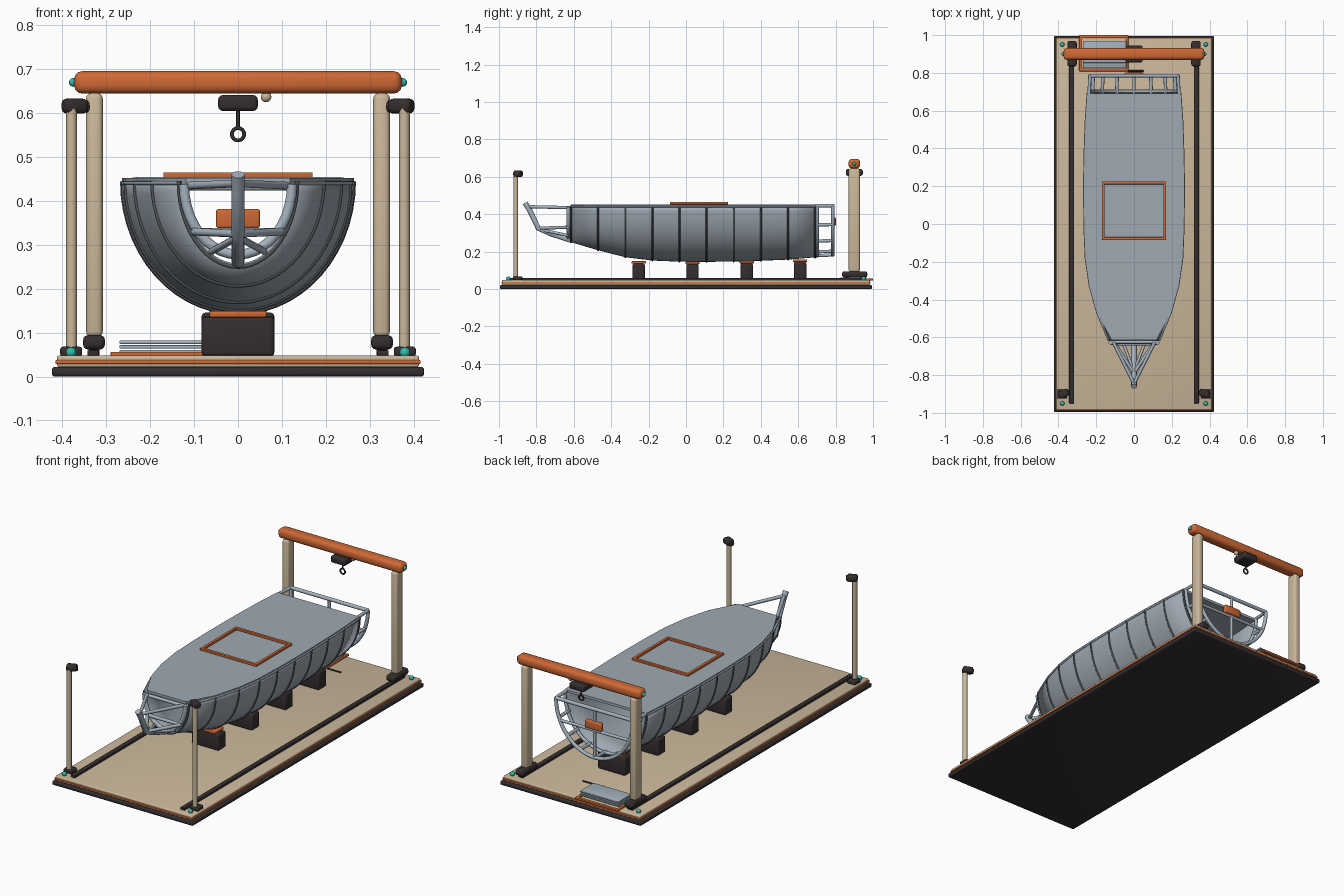
import bpy, bmesh
from math import sin, cos, pi, radians
from mathutils import Vector

cube = bpy.data.objects.get("Cube")
if cube:
    bpy.data.objects.remove(cube, do_unlink=True)


def material(name, rgb):
    m = bpy.data.materials.new(name)
    m.use_nodes = True
    m.diffuse_color = (*rgb, 1)
    m.node_tree.nodes["Principled BSDF"].inputs["Base Color"].default_value = (*rgb, 1)
    return m


HULL = material("hull grey", (.35, .40, .45))
TUBE = material("tube grey", (.38, .45, .52))
RIB = material("rib grey", (.08, .09, .10))
DARK = material("charcoal", (.035, .027, .028))
SAND = material("sand", (.60, .48, .33))
ORANGE = material("orange", (.62, .14, .035))
TEAL = material("teal", (.03, .50, .42))


def finish(ob, mat, angle=40):
    ob.data.materials.clear()
    ob.data.materials.append(mat)
    bpy.ops.object.select_all(action='DESELECT')
    ob.select_set(True)
    bpy.context.view_layer.objects.active = ob
    bpy.ops.object.shade_smooth_by_angle(angle=radians(angle))
    return ob


def mesh_object(name, bm, mat, angle=40):
    bmesh.ops.recalc_face_normals(bm, faces=bm.faces)
    me = bpy.data.meshes.new(name)
    bm.to_mesh(me)
    bm.free()
    ob = bpy.data.objects.new(name, me)
    bpy.context.collection.objects.link(ob)
    return finish(ob, mat, angle)


def box(name, mat, centre, size, bevel=.004, turn=0):
    bm = bmesh.new()
    bmesh.ops.create_cube(bm, size=1)
    bmesh.ops.scale(bm, vec=size, verts=bm.verts)
    if bevel:
        bmesh.ops.bevel(bm, geom=bm.edges[:], offset=bevel, segments=3,
                        profile=.5, affect='EDGES')
    ob = mesh_object(name, bm, mat)
    ob.location = centre
    ob.rotation_euler.z = turn
    return ob


def ball(name, mat, centre, r):
    bm = bmesh.new()
    bmesh.ops.create_uvsphere(bm, u_segments=16, v_segments=10, radius=r)
    ob = mesh_object(name, bm, mat)
    ob.location = centre
    return ob


def tube(name, mat, points, r, closed=False):
    cu = bpy.data.curves.new(name, 'CURVE')
    cu.dimensions = '3D'
    cu.bevel_depth = r
    cu.bevel_resolution = 3
    cu.use_fill_caps = True
    sp = cu.splines.new('POLY')
    sp.points.add(len(points) - 1)
    for p, co in zip(sp.points, points):
        p.co = (*co, 1)
    sp.use_cyclic_u = closed
    ob = bpy.data.objects.new(name, cu)
    bpy.context.collection.objects.link(ob)
    bpy.ops.object.select_all(action='DESELECT')
    ob.select_set(True)
    bpy.context.view_layer.objects.active = ob
    bpy.ops.object.convert(target='MESH')
    return finish(bpy.context.object, mat)


def frame(name, mat, x0, x1, y0, y1, z, w, h):
    # Four bars around a rectangle
    for y in (y0 + w / 2, y1 - w / 2):
        box(name + "_cross_bar", mat, ((x0 + x1) / 2, y, z), (x1 - x0, w, h), .002)
    for x in (x0 + w / 2, x1 - w / 2):
        box(name + "_side_bar", mat, (x, (y0 + y1) / 2, z), (w, y1 - y0, h), .002)


# Platform
box("platform_base", DARK, (0, 0, .011), (.848, 1.99, .022), .007)
box("platform_deck", SAND, (0, 0, .0345), (.824, 1.966, .027), .005)
box("platform_stripe", ORANGE, (0, 0, .033), (.832, 1.974, .009), .003)

# Hull: half-elliptical stations as (half width, keel height)
TOP = .445
STATIONS = [(.135, .250), (.195, .207), (.235, .170), (.256, .152), (.262, .146),
            (.264, .145), (.264, .147), (.261, .151), (.256, .157), (.246, .169)]
YS = [-.615 + .145 * i for i in range(len(STATIONS))]


def arc(y, w, keel, n=28, top=TOP):
    return [Vector((w * cos(pi * i / n), y, top - (top - keel) * sin(pi * i / n)))
            for i in range(n + 1)]


bm = bmesh.new()
rows = [[bm.verts.new(p) for p in arc(y, *s)] for y, s in zip(YS, STATIONS)]
for a, b in zip(rows, rows[1:]):
    for i in range(len(a) - 1):
        bm.faces.new((a[i], a[i + 1], b[i + 1], b[i]))
shell = mesh_object("hull_shell", bm, HULL, 60)
thick = shell.modifiers.new("thickness", 'SOLIDIFY')
thick.thickness = .008
thick.offset = -1

# Deck plate following the hull outline
bm = bmesh.new()
outline = [(s[0], y) for y, s in zip(YS, STATIONS)]
outline[0] = (.118, YS[0])
outline += [(-x, y) for x, y in reversed(outline)]
face = bm.faces.new([bm.verts.new((x, y, .438)) for x, y in outline])
ext = bmesh.ops.extrude_face_region(bm, geom=[face])
bmesh.ops.translate(bm, vec=(0, 0, .014),
                    verts=[v for v in ext["geom"] if isinstance(v, bmesh.types.BMVert)])
mesh_object("deck_plate", bm, HULL, 20)
frame("hatch", ORANGE, -.17, .17, -.085, .225, .459, .015, .012)

# Ribs and gunwale rails
for y, (w, k) in zip(YS, STATIONS):
    tube("hull_rib", RIB, arc(y, w, k), .005)
for s in (-1, 1):
    tube("gunwale_rail", TUBE,
         [(s * w, y, .441) for y, (w, k) in zip(YS, STATIONS)], .005)

# Bow cage
tube("bow_stem", TUBE, [(0, -.86, .46), (0, -.835, .42), (0, -.79, .325),
                        (0, -.72, .295), (0, -.62, .262)], .015)
tube("bow_hoop", TUBE, arc(-.628, .123, .278, 20, .438), .012)
tube("bow_top_bar", TUBE, [(-.115, -.625, .432), (.115, -.625, .432)], .009)
tube("bow_middle_bar", TUBE, [(-.105, -.635, .33), (.105, -.635, .33)], .009)
for s in (-1, 1):
    tube("bow_upper_strut", TUBE, [(s * .11, -.625, .435), (0, -.845, .44)], .009)
    tube("bow_middle_strut", TUBE, [(s * .1, -.635, .33), (0, -.79, .325)], .009)
    tube("bow_lower_strut", TUBE, [(s * .06, -.625, .285), (0, -.78, .318)], .008)

# Stern cage
tube("stern_hoop", TUBE, arc(.785, .233, .182), .010)
tube("stern_inner_hoop", TUBE, arc(.702, .238, .178), .009)
tube("stern_top_bar", TUBE, [(-.233, .785, .445), (.233, .785, .445)], .010)
tube("stern_cross_bar", TUBE, [(-.205, .785, .33), (.205, .785, .33)], .008)
tube("stern_post", TUBE, [(0, .785, .182), (0, .785, .445)], .008)
for a, b in zip(arc(.69, .238, .178, 8), arc(.785, .233, .182, 8)):
    tube("stern_connector", TUBE, [a, b], .009)
box("stern_box", ORANGE, (0, .79, .36), (.10, .022, .044), .006)

# Keel blocks with pads, rising with the hull bottom
for y, z in ((-.253, .136), (.035, .134), (.325, .138), (.61, .146)):
    box("keel_block", DARK, (0, y, (.046 + z) / 2), (.166, .066, z - .046), .010)
    box("keel_pad", ORANGE, (0, y, z + .006), (.13, .076, .014), .004)

for s in (-1, 1):
    # Rails and corner bolts
    box("floor_rail", DARK, (s * .33, 0, .053), (.026, 1.9, .014), .003)
    for y in (-.95, .95):
        ball("corner_bolt", TEAL, (s * .38, y, .055), .012)

    # Front lamp posts
    box("lamp_post_foot", DARK, (s * .38, -.9, .057), (.05, .05, .022), .006)
    tube("lamp_post", SAND, [(s * .379, -.91, .05), (s * .379, -.91, .61)], .0125)
    box("lamp_head", DARK, (s * .372, -.898, .616), (.055, .04, .034), .011, s * radians(-25))
    tube("lamp_lens", DARK, [(s * .37, -.9, .615), (s * .344, -.885, .615)], .014)

    # Gantry legs
    box("gantry_foot", DARK, (s * .328, .902, .078), (.05, .135, .033), .012)
    for y in (.86, .945):
        tube("gantry_wheel", DARK, [(s * .328 - .012, y, .06), (s * .328 + .012, y, .06)], .012)
    box("gantry_leg", SAND, (s * .327, .9, .368), (.038, .06, .555), .012)
    ball("beam_end_cap", TEAL, (s * .375, .9, .67), .010)

# Gantry beam and hoist
box("gantry_beam", ORANGE, (0, .9, .67), (.746, .062, .051), .018)
box("hoist_body", DARK, (0, .9, .623), (.09, .09, .036), .010)
ball("hoist_motor", SAND, (.064, .9, .637), .012)
tube("hoist_cable", DARK, [(0, .9, .566), (0, .9, .61)], .004)
tube("hoist_ring", DARK, [(.014 * cos(i * pi / 12), .9, .552 + .014 * sin(i * pi / 12))
                          for i in range(24)], .0045, True)

# Tray with spare panels
frame("tray", ORANGE, -.29, -.03, .808, 1.0, .051, .016, .010)
for i in range(3):
    box("spare_panel", TUBE, (-.155, .895 + .008 * i, .057 + .0105 * i),
        (.23, .14 - .012 * i, .008), .003)
box("tray_handle", DARK, (.01, .81, .050), (.085, .008, .006), .001)
